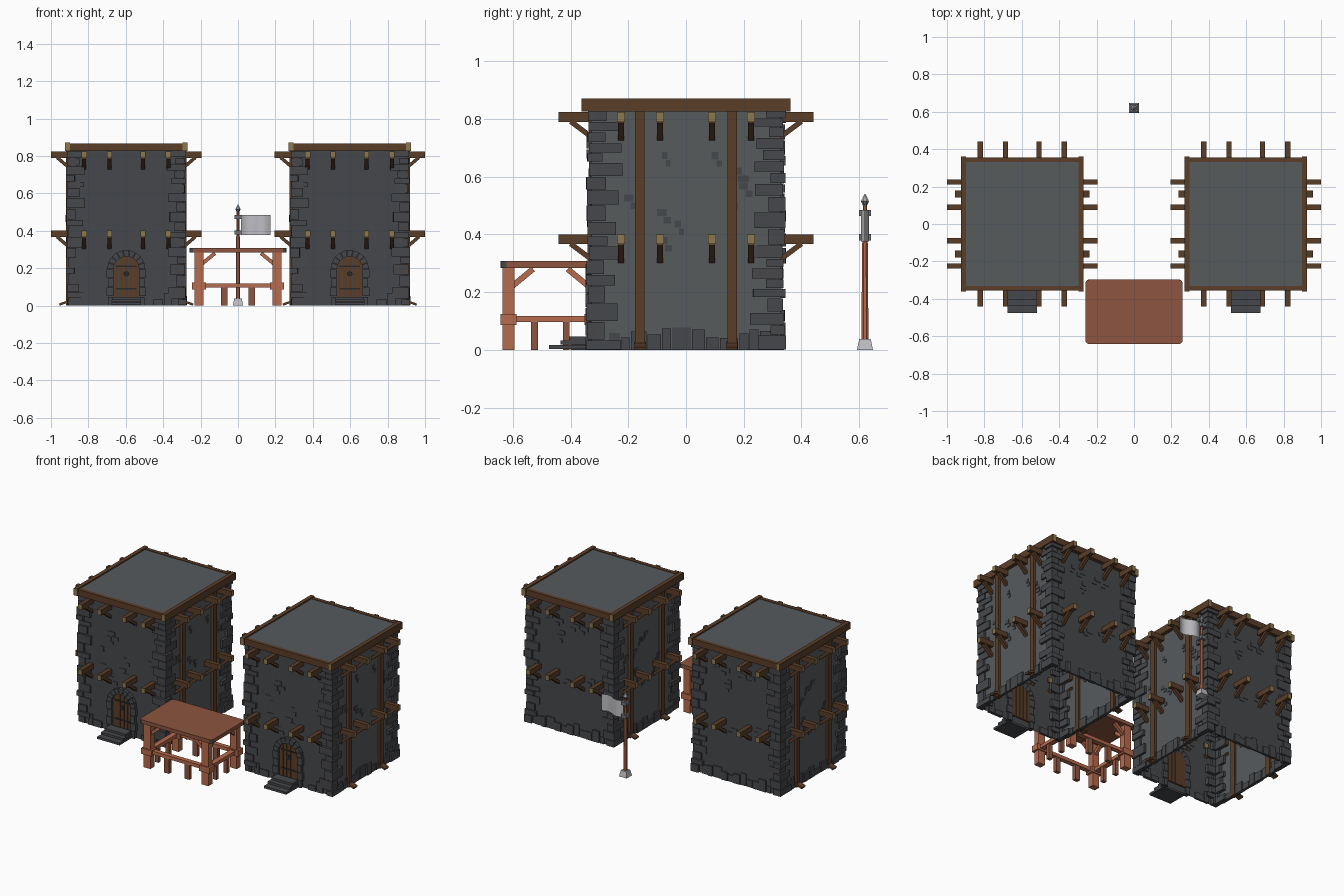
import bpy, bmesh, math, random
from mathutils import Vector, Matrix

random.seed(7)
cube = bpy.data.objects.get("Cube")
if cube:
    bpy.data.objects.remove(cube, do_unlink=True)

PALETTE = {
    "dark stone": (0.062, 0.064, 0.070),
    "light stone": (0.092, 0.103, 0.108),
    "dark wood": (0.105, 0.048, 0.022),
    "cut wood": (0.27, 0.19, 0.075),
    "red wood": (0.47, 0.145, 0.075),
    "dark red wood": (0.27, 0.09, 0.05),
    "pale metal": (0.52, 0.52, 0.55),
    "grey metal": (0.16, 0.17, 0.18),
    "iron": (0.02, 0.02, 0.022),
}
NAMES = list(PALETTE)
MATS = []
for label, rgb in PALETTE.items():
    m = bpy.data.materials.new(label)
    m.use_nodes = True
    m.diffuse_color = (*rgb, 1)
    m.node_tree.nodes["Principled BSDF"].inputs["Base Color"].default_value = (*rgb, 1)
    MATS.append(m)


def paint(faces, mat):
    for f in faces:
        f.material_index = NAMES.index(mat)


def box(bm, c, s, mat, rot=None, cut=None):
    """Box at c with size s; cut paints the two faces along local axis cut."""
    vs = bmesh.ops.create_cube(bm, size=1)["verts"]
    faces = {f for v in vs for f in v.link_faces}
    paint(faces, mat)
    if cut is not None:
        paint([f for f in faces if abs(f.calc_center_median()[cut]) > 0.4], "cut wood")
    rot = rot or Matrix.Identity(4)
    bmesh.ops.transform(bm, verts=vs, matrix=Matrix.Translation(c) @ rot @ Matrix.Diagonal((*s, 1)))


def strut(bm, a, b, w, h, mat):
    """Square timber between two points."""
    a, b = Vector(a), Vector(b)
    d = b - a
    box(bm, (a + b) / 2, (w, h, d.length), mat, d.to_track_quat("Z", "Y").to_matrix().to_4x4())


def prism(bm, pts, y0, y1, mat):
    """Extrude an x-z outline from y0 to y1."""
    face = bm.faces.new([bm.verts.new((x, y0, z)) for x, z in pts])
    new = bmesh.ops.extrude_face_region(bm, geom=[face])["geom"]
    top = [v for v in new if isinstance(v, bmesh.types.BMVert)]
    bmesh.ops.translate(bm, verts=top, vec=(0, y1 - y0, 0))
    paint({f for v in face.verts for f in v.link_faces} | {f for v in top for f in v.link_faces}, mat)


def lathe(bm, c, r1, r2, z0, z1, mat, sides=8):
    vs = bmesh.ops.create_cone(bm, cap_ends=True, segments=sides, radius1=r1, radius2=r2, depth=z1 - z0,
                               matrix=Matrix.Translation((c[0], c[1], (z0 + z1) / 2))
                               @ Matrix.Rotation(math.pi / sides, 4, "Z"))["verts"]
    paint({f for v in vs for f in v.link_faces}, mat)


def finish(bm, name):
    bmesh.ops.recalc_face_normals(bm, faces=bm.faces)
    mesh = bpy.data.meshes.new(name)
    bm.to_mesh(mesh)
    bm.free()
    for m in MATS:
        mesh.materials.append(m)
    ob = bpy.data.objects.new(name, mesh)
    bpy.context.collection.objects.link(ob)
    return ob


HX, HY, TOP = 0.305, 0.328, 0.83
SIDES = (-1, 1)
tower = []

# Walls: hollow, open below, lighter on the sides
bm = bmesh.new()
box(bm, (0, 0, TOP / 2), (2 * HX, 2 * HY, TOP), "dark stone")
bm.normal_update()
paint([f for f in bm.faces if abs(f.normal.x) > 0.5], "light stone")
bmesh.ops.delete(bm, geom=[f for f in bm.faces if f.normal.z < -0.5], context="FACES")
tower.append(finish(bm, "walls"))

# Corner stones in uneven courses
bm = bmesh.new()
for sx in SIDES:
    for sy in SIDES:
        z, k = 0, 0
        while z < TOP - 0.01:
            h = min(random.uniform(0.03, 0.065), TOP - z)
            wx, wy = random.uniform(0.04, 0.065), random.uniform(0.05, 0.075)
            if k % 2:
                wx += 0.035
            else:
                wy += 0.045
            out = random.uniform(0.006, 0.018)
            for c, s in (((HX + out - wx / 2, HY + out - 0.015), (wx, 0.03)),
                         ((HX + out - 0.015, HY + out - wy / 2), (0.03, wy))):
                box(bm, (sx * c[0], sy * c[1], z + h / 2), (*s, h - 0.004), "dark stone",
                    Matrix.Rotation(random.uniform(-0.03, 0.03), 4, "Z"))
            z, k = z + h, k + 1
tower.append(finish(bm, "corner_stones"))

# Footing course and scattered raised stones
bm = bmesh.new()
for axis, half, run in ((0, HX, HY), (1, HY, HX)):
    for s in SIDES:
        def stone(t, z, w, h, d):
            c, size = [0, 0, z], [w, w, h]
            c[axis], c[1 - axis], size[axis] = s * half, t, 2 * d
            box(bm, c, size, "dark stone")
        t = -run + 0.06
        while t < run - 0.07:
            w, h = random.uniform(0.03, 0.07), random.uniform(0.03, 0.08)
            if not (axis == 1 and s < 0 and abs(t + w / 2) < 0.12):
                stone(t + w / 2, h / 2, w - 0.004, h, random.uniform(0.005, 0.012))
            t += w
        for i in range(9):
            t, z = random.uniform(-0.2, 0.2), random.uniform(0.32, 0.74)
            w = random.uniform(0.02, 0.05)
            stone(t, z, w, 0.025, 0.003)
            stone(t + w * 0.6, z - 0.027, w * 0.8, 0.022, 0.003)
tower.append(finish(bm, "wall_stones"))

# Projecting floor beams with diagonal braces on all four sides
bm = bmesh.new()
for z in (0.807, 0.383):
    for t in (-0.225, -0.09, 0.09, 0.225):
        for s in SIDES:
            box(bm, (s * 0.345, t, z), (0.113, 0.028, 0.034), "dark wood", cut=0)
            box(bm, (t, s * 0.38, z), (0.028, 0.124, 0.034), "dark wood", cut=1)
            strut(bm, (s * 0.30, t, z - 0.075), (s * 0.37, t, z - 0.015), 0.022, 0.018, "dark wood")
            strut(bm, (t, s * 0.32, z - 0.075), (t, s * 0.40, z - 0.015), 0.022, 0.018, "dark wood")
tower.append(finish(bm, "floor_beams"))

# Upright side posts with splayed feet
bm = bmesh.new()
for s in SIDES:
    for y in (-0.16, 0.16):
        box(bm, (s * 0.307, y, 0.415), (0.03, 0.034, 0.83), "dark wood")
        strut(bm, (s * 0.31, y, 0.022), (s * 0.358, y, 0.005), 0.038, 0.012, "dark wood")
tower.append(finish(bm, "side_posts"))

# Roof slab and rim timbers
bm = bmesh.new()
box(bm, (0, 0, 0.845), (0.62, 0.68, 0.035), "light stone")
tower.append(finish(bm, "roof"))
bm = bmesh.new()
for s in SIDES:
    box(bm, (s * 0.315, 0, 0.848), (0.026, 0.724, 0.045), "dark wood", cut=1)
    box(bm, (0, s * 0.343, 0.846), (0.61, 0.024, 0.04), "dark wood", cut=0)
tower.append(finish(bm, "roof_rim"))

# Arched plank door with ring handle
R, SPRING, FRONT = 0.068, 0.195, -HY
bm = bmesh.new()
for i in range(5):
    x0 = -R + i * 2 * R / 5 + 0.001
    x1 = x0 + 2 * R / 5 - 0.003
    arch = [(x, SPRING + math.sqrt(max(0, R * R - x * x))) for x in (x1, (x0 + x1) / 2, x0)]
    prism(bm, [(x0, 0.04), (x1, 0.04)] + arch, FRONT - 0.004, FRONT + 0.01, "dark wood")
for z in (0.09, 0.21):
    box(bm, (0, FRONT - 0.005, z), (0.11, 0.004, 0.009), "iron")
lathe(bm, (0, 0), 0.015, 0.015, -0.003, 0.003, "iron", 10)
ring = [v for v in bm.verts if abs(v.co.y) < 0.02]
bmesh.ops.transform(bm, verts=ring, matrix=Matrix.Translation((0, FRONT - 0.006, 0.17))
                    @ Matrix.Rotation(math.pi / 2, 4, "X"))
tower.append(finish(bm, "door"))

# Door surround: jamb blocks and arch wedges
bm = bmesh.new()
for s in SIDES:
    for k in range(4):
        w = 0.03 + 0.008 * (k % 2)
        box(bm, (s * (R + w / 2), FRONT - 0.005, 0.024 + k * 0.049), (w, 0.03, 0.046), "dark stone")
for k in range(9):
    a, b = (math.pi * (k + e) / 9 for e in (0.04, 0.96))
    prism(bm, [(r * math.cos(t), SPRING + r * math.sin(t)) for r, t in
               ((R, a), (R + 0.034, a), (R + 0.034, b), (R, b))], FRONT - 0.02, FRONT + 0.01, "dark stone")
tower.append(finish(bm, "door_surround"))

# Door steps
bm = bmesh.new()
for y, z, w in ((0.38, 0.04, 0.15), (0.395, 0.025, 0.16), (0.415, 0.01, 0.16)):
    depth = 2 * (y - 0.365) + 0.03
    box(bm, (0, -0.345 - depth / 2, z), (w, depth, 0.014), "dark stone")
for s in SIDES:
    box(bm, (s * 0.06, -0.37, 0.018), (0.02, 0.06, 0.036), "dark stone")
tower.append(finish(bm, "door_steps"))

# Two matching towers
for ob in tower:
    twin = ob.copy()
    bpy.context.collection.objects.link(twin)
    twin.name, ob.name = "left_" + ob.name, "right_" + ob.name
    twin.location.x, ob.location.x = 0.5975, -0.5975

# Table top with rounded corners
bm = bmesh.new()
box(bm, (0, -0.47, 0.295), (0.52, 0.344, 0.024), "dark red wood")
bmesh.ops.bevel(bm, geom=[e for e in bm.edges if abs(e.verts[0].co.z - e.verts[1].co.z) > 0.01],
                offset=0.02, segments=3, profile=0.5, affect="EDGES")
finish(bm, "table_top")

# Table frame: legs, collars, rails, braces and short posts
bm = bmesh.new()
LX, LY, CY = 0.208, 0.145, -0.47
for sx in SIDES:
    for sy in SIDES:
        x, y = sx * LX, CY + sy * LY
        box(bm, (x, y, 0.142), (0.048, 0.04, 0.284), "red wood")
        box(bm, (x, y, 0.105), (0.074, 0.054, 0.038), "red wood")
        strut(bm, (x, y, 0.21), (x - sx * 0.085, y, 0.28), 0.02, 0.02, "red wood")
        strut(bm, (x, y, 0.21), (x, y - sy * 0.085, 0.28), 0.02, 0.02, "red wood")
        box(bm, (sx * 0.073, y, 0.05), (0.034, 0.024, 0.1), "dark red wood")
        box(bm, (x, CY + sy * 0.055, 0.05), (0.026, 0.024, 0.1), "dark red wood")
for s in SIDES:
    box(bm, (0, CY + s * LY, 0.107), (2 * LX, 0.03, 0.022), "red wood")
    box(bm, (s * LX, CY, 0.107), (0.034, 2 * LY, 0.022), "red wood")
finish(bm, "table_frame")

# Flagpole
P = (0, 0.62)
bm = bmesh.new()
lathe(bm, P, 0.039, 0.028, 0, 0.038, "pale metal", 4)
lathe(bm, P, 0.013, 0.011, 0.038, 0.37, "red wood")
lathe(bm, P, 0.009, 0.008, 0.37, 0.505, "red wood")
lathe(bm, P, 0.008, 0.015, 0.5, 0.515, "grey metal")
lathe(bm, P, 0.015, 0.002, 0.515, 0.54, "pale metal")
for z in (0.39, 0.474):
    box(bm, (0, 0.62, z), (0.036, 0.042, 0.022), "grey metal")
finish(bm, "flagpole")

# Waving flag
bm = bmesh.new()
bmesh.ops.create_grid(bm, x_segments=12, y_segments=1, size=0.5)
for v in bm.verts:
    u, h = v.co.x + 0.5, v.co.y
    v.co = (0.015 + 0.158 * u, 0.62 + 0.014 * math.sin(u * 6.3), 0.43 + 0.108 * h)
paint(bm.faces, "pale metal")
flag = finish(bm, "flag")
flag.data.shade_smooth()
